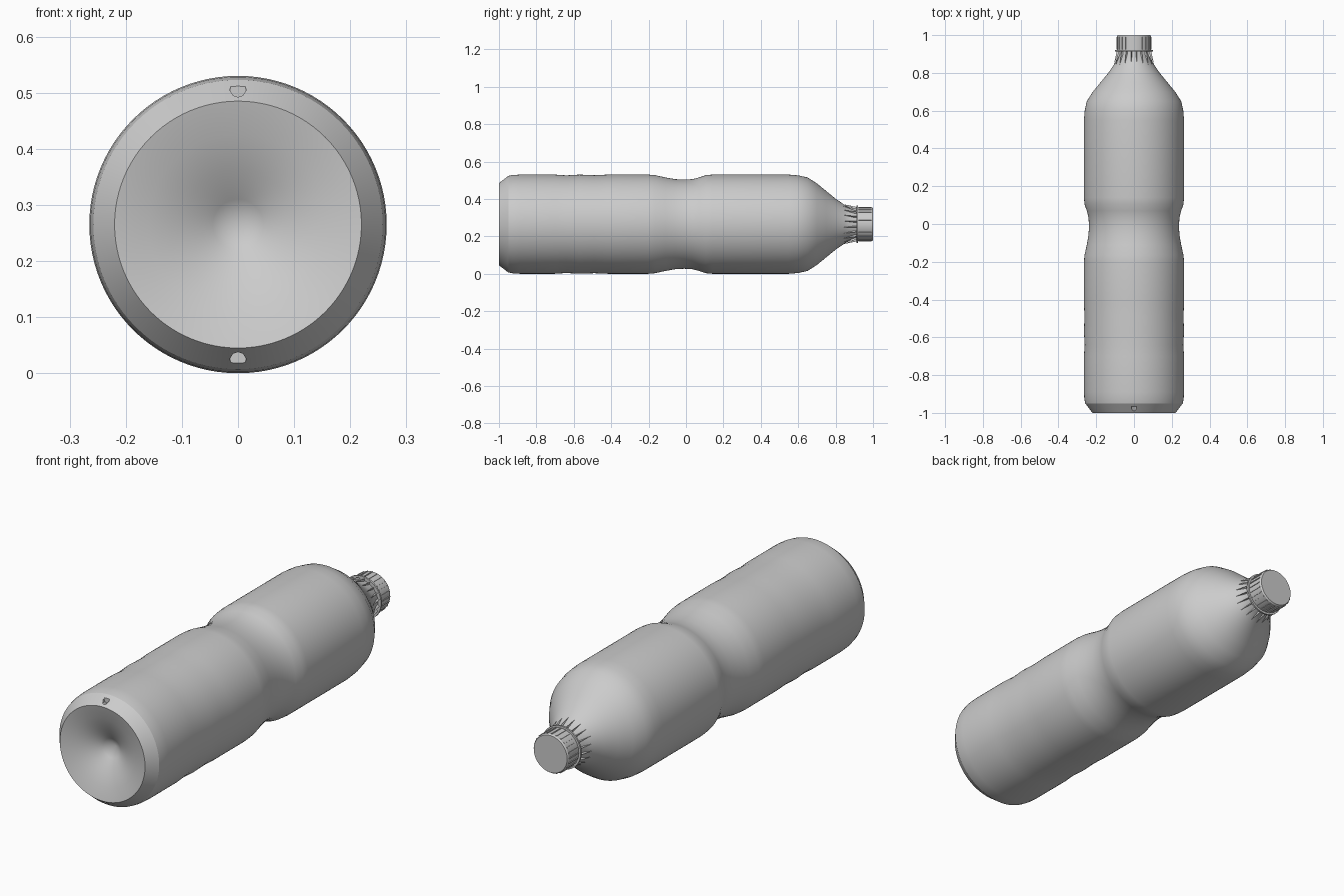
import bpy, bmesh
from math import cos, sin, pi, radians
from mathutils import Matrix, Vector

if "Cube" in bpy.data.objects:
    bpy.data.objects.remove(bpy.data.objects["Cube"], do_unlink=True)

R = 0.265  # bottle radius, also the height of its axis

grey = bpy.data.materials.new("plain_grey")
grey.use_nodes = True
grey.diffuse_color = (0.6, 0.6, 0.6, 1)
grey.node_tree.nodes["Principled BSDF"].inputs["Base Color"].default_value = (0.6, 0.6, 0.6, 1)


def polar(r, y, a):
    return Vector((r * cos(a), y, R + r * sin(a)))


def make_object(name, bm):
    bmesh.ops.recalc_face_normals(bm, faces=bm.faces)
    mesh = bpy.data.meshes.new(name)
    bm.to_mesh(mesh)
    bm.free()
    mesh.materials.append(grey)
    ob = bpy.data.objects.new(name, mesh)
    bpy.context.collection.objects.link(ob)
    return ob


def activate(ob):
    bpy.ops.object.select_all(action='DESELECT')
    ob.select_set(True)
    bpy.context.view_layer.objects.active = ob


def smooth(ob, degrees):
    activate(ob)
    bpy.ops.object.shade_smooth_by_angle(angle=radians(degrees))


def lathe(name, profile, sides):
    """Turn (y, radius) points around the lengthwise axis."""
    bm = bmesh.new()
    rings = []
    for y, r in profile:
        n = sides if r > 0 else 1
        rings.append([bm.verts.new(polar(r, y, 2 * pi * i / sides)) for i in range(n)])
    for a, b in zip(rings, rings[1:]):
        for i in range(sides):
            j = (i + 1) % sides
            quad = [a[i % len(a)], a[j % len(a)], b[j % len(b)], b[i % len(b)]]
            bm.faces.new(list(dict.fromkeys(quad)))
    return make_object(name, bm)


# Bottle body: dimpled base, chamfer, faint grip ripples, waist, shoulder, neck
base = [(-0.9, 0), (-0.93, 0.045), (-0.96, 0.1), (-0.985, 0.16), (-1, 0.22)]
lower = [(-0.95, 0.258), (-0.925, 0.263), (-0.89, R), (-0.7, R), (-0.64, 0.261),
         (-0.57, R), (-0.49, 0.262), (-0.42, R), (-0.2, R)]
waist = [(-0.165, 0.262), (-0.11, 0.25), (-0.06, 0.241), (-0.01, 0.238),
         (0.035, 0.241), (0.07, 0.25), (0.105, 0.262), (0.14, R)]
shoulder = [(0.55, R), (0.6, 0.261), (0.65, 0.25), (0.7, 0.218), (0.75, 0.177),
            (0.8, 0.136), (0.85, 0.102), (0.88, 0.088), (0.93, 0.082), (0.93, 0)]
body = lathe("bottle_body", base + lower + waist + shoulder, 96)

# Alignment notches pressed into the base chamfer
for side in (1, -1):
    bm = bmesh.new()
    spot = Matrix.Translation((0, -0.98, R + side * 0.239)) @ Matrix.Rotation(pi / 2, 4, 'X')
    bmesh.ops.create_cone(bm, cap_ends=True, segments=8, radius1=0.016,
                          radius2=0.011, depth=0.03, matrix=spot)
    cutter = make_object("notch_cutter", bm)
    cutter.hide_render = True
    cut = body.modifiers.new("notch", 'BOOLEAN')
    cut.operation = 'DIFFERENCE'
    cut.object = cutter
    activate(body)
    bpy.ops.object.modifier_apply(modifier=cut.name)
    bpy.data.objects.remove(cutter, do_unlink=True)
smooth(body, 24)

# Tamper collar and screw cap
smooth(lathe("neck_collar", [(0.912, 0), (0.912, 0.1), (0.92, 0.1), (0.92, 0)], 64), 30)
smooth(lathe("screw_cap", [(0.92, 0), (0.92, 0.09), (0.994, 0.09), (1, 0.086), (1, 0)], 64), 30)

# Raised grip ribs around the cap
bm = bmesh.new()
RIBS = 24
for i in range(RIBS):
    a = 2 * pi * i / RIBS
    place = (Matrix.Translation((0, 0, R)) @ Matrix.Rotation(a, 4, 'Y')
             @ Matrix.Translation((0, 0.957, 0.09)) @ Matrix.Diagonal((0.005, 0.068, 0.006, 1)))
    bmesh.ops.create_cube(bm, size=1, matrix=place)
make_object("cap_ribs", bm)

# Pointed fins fanning down the neck from the collar
bm = bmesh.new()
FINS = 20
for i in range(FINS):
    a = 2 * pi * (i + 0.5) / FINS
    w = 0.06
    tip = bm.verts.new(polar(0.108, 0.842, a))
    crest = bm.verts.new(polar(0.099, 0.885, a))
    end = bm.verts.new(polar(0.093, 0.914, a))
    left = bm.verts.new(polar(0.08, 0.914, a - w))
    right = bm.verts.new(polar(0.08, 0.914, a + w))
    for f in ((tip, left, crest), (crest, left, end), (tip, crest, right),
              (crest, end, right), (left, right, end), (tip, right, left)):
        bm.faces.new(f)
make_object("neck_fins", bm)
